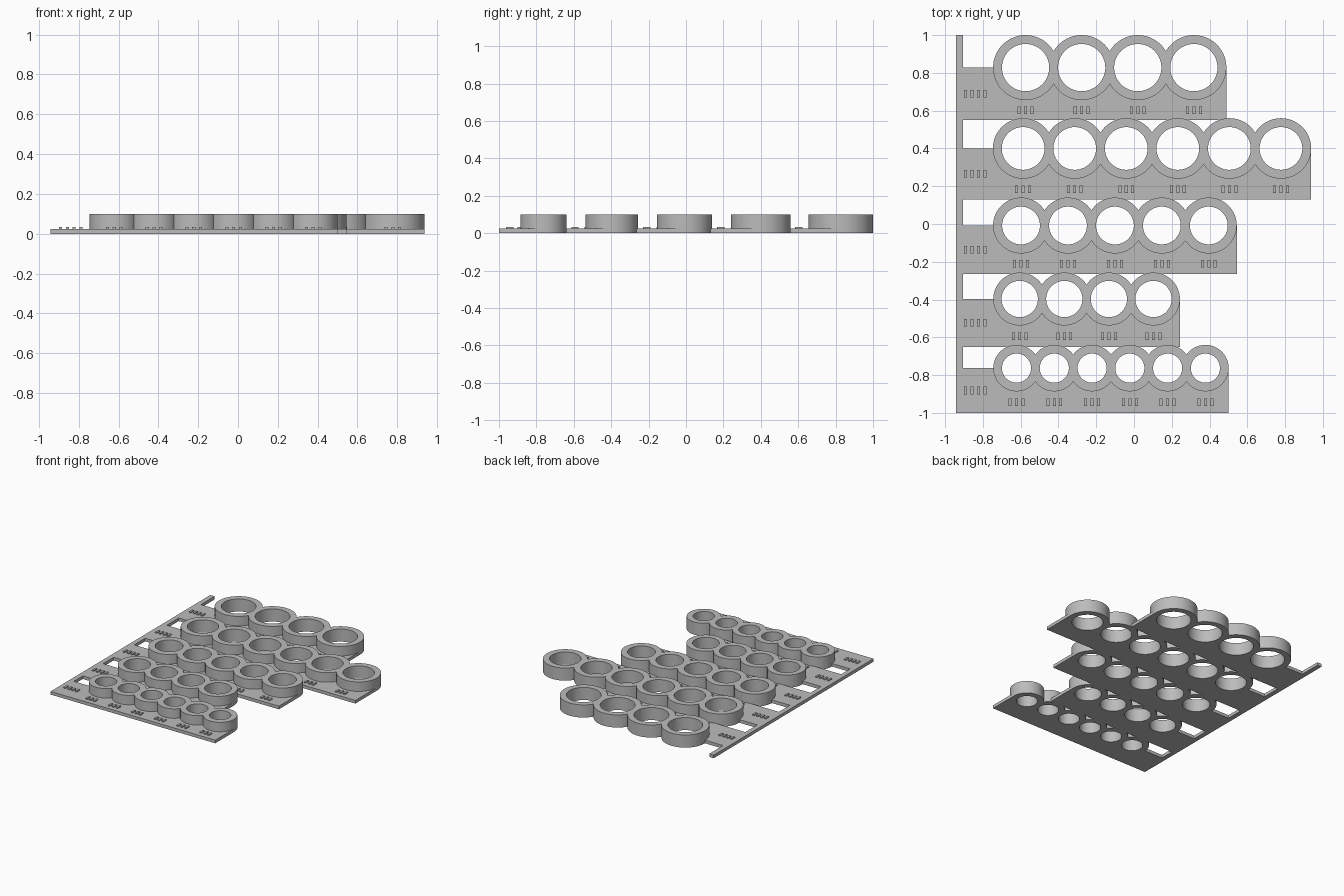
import bpy, bmesh, math
from mathutils import Matrix, Vector

cube = bpy.data.objects.get("Cube")
if cube:
    bpy.data.objects.remove(cube, do_unlink=True)

grey = bpy.data.materials.new("plain grey")
grey.use_nodes = True
colour = (0.5, 0.5, 0.5, 1)
grey.diffuse_color = colour
grey.node_tree.nodes["Principled BSDF"].inputs["Base Color"].default_value = colour

LEFT, SPINE_RIGHT = -0.943, -0.905
PLATE, TALL, MARK = 0.025, 0.1, 0.033


def make(name, bm):
    mesh = bpy.data.meshes.new(name)
    bm.to_mesh(mesh)
    bm.free()
    mesh.materials.append(grey)
    obj = bpy.data.objects.new(name, mesh)
    bpy.context.collection.objects.link(obj)
    return obj


def add_box(bm, lo, hi):
    lo, hi = Vector(lo), Vector(hi)
    place = Matrix.Translation((lo + hi) / 2) @ Matrix.Diagonal((*(hi - lo), 1))
    bmesh.ops.create_cube(bm, size=1, matrix=place)


def cylinders(name, xs, y, radius, low, high):
    bm = bmesh.new()
    for x in xs:
        bmesh.ops.create_cone(bm, cap_ends=True, segments=96, radius1=radius, radius2=radius,
                              depth=high - low,
                              matrix=Matrix.Translation((x, y, (low + high) / 2)))
    return make(name, bm)


def scallop(name, xs, y, radius):
    """Row of overlapping discs as one solid, from its outline."""
    half = (xs[1] - xs[0]) / 2
    notch = math.acos(half / radius)
    bm = bmesh.new()
    points = []
    for side, centres in ((-1, xs), (1, xs[::-1])):
        for i, x in enumerate(centres):
            # angles run anticlockwise, below the row and then back above it
            turn = 0 if side < 0 else math.pi
            a = math.pi + turn + (0 if i == 0 else notch)
            b = 2 * math.pi + turn - (0 if i == len(centres) - 1 else notch)
            for k in range(48):
                t = a + (b - a) * k / 48
                points.append((x + radius * math.cos(t), y + radius * math.sin(t), 0))
    face = bm.faces.new([bm.verts.new(p) for p in points])
    top = bmesh.ops.extrude_face_region(bm, geom=[face])
    bmesh.ops.translate(bm, vec=(0, 0, TALL),
                        verts=[v for v in top["geom"] if isinstance(v, bmesh.types.BMVert)])
    bmesh.ops.recalc_face_normals(bm, faces=bm.faces)
    return make(name, bm)


def combine(obj, other, operation):
    mod = obj.modifiers.new("join", "BOOLEAN")
    mod.operation, mod.object, mod.solver = operation, other, "EXACT"
    bpy.context.view_layer.update()
    graph = bpy.context.evaluated_depsgraph_get()
    mesh = bpy.data.meshes.new_from_object(obj.evaluated_get(graph))
    obj.modifiers.clear()
    obj.data = mesh
    bpy.data.objects.remove(other, do_unlink=True)


def smooth(obj):
    bpy.ops.object.select_all(action="DESELECT")
    obj.select_set(True)
    bpy.context.view_layer.objects.active = obj
    bpy.ops.object.shade_smooth_by_angle(angle=math.radians(30))


# Long strip that joins all the rows
bm = bmesh.new()
add_box(bm, (LEFT, -1, 0), (SPINE_RIGHT, 1, PLATE))
make("spine", bm)

# name, ring centre y, plate front y, outer radius, hole radius, first x, spacing, count
rows = [
    ("largest", 0.828, 0.55, 0.172, 0.125, -0.574, 0.297, 4),
    ("large", 0.4, 0.13, 0.16, 0.113, -0.587, 0.273, 6),
    ("medium", -0.008, -0.265, 0.148, 0.1, -0.598, 0.2485, 5),
    ("small", -0.397, -0.65, 0.14, 0.096, -0.605, 0.236, 4),
    ("smallest", -0.763, -1, 0.123, 0.077, -0.622, 0.2, 6),
]

for name, y, front, outer, inner, first, step, count in rows:
    xs = [first + step * i for i in range(count)]

    # Flat plate with the raised rings, bored through
    bm = bmesh.new()
    add_box(bm, (LEFT, front, 0), (xs[-1] + outer, y, PLATE))
    row = make(name + "_ring_row", bm)
    combine(row, scallop("rings", xs, y, outer), "UNION")
    combine(row, cylinders("holes", xs, y, inner, -0.1, 0.2), "DIFFERENCE")
    smooth(row)

    # Low raised index marks: one group beside the row, one in front of each ring
    bm = bmesh.new()
    groups = [(-0.84, (front + y) / 2, 4)]
    groups += [(x, (front + y - outer) / 2, 3) for x in xs]
    for x, mid, marks in groups:
        for i in range(marks):
            cx = x + (i - (marks - 1) / 2) * 0.034
            add_box(bm, (cx - 0.008, mid - 0.02, PLATE - 0.005), (cx + 0.008, mid + 0.02, MARK))
    make(name + "_index_marks", bm)
